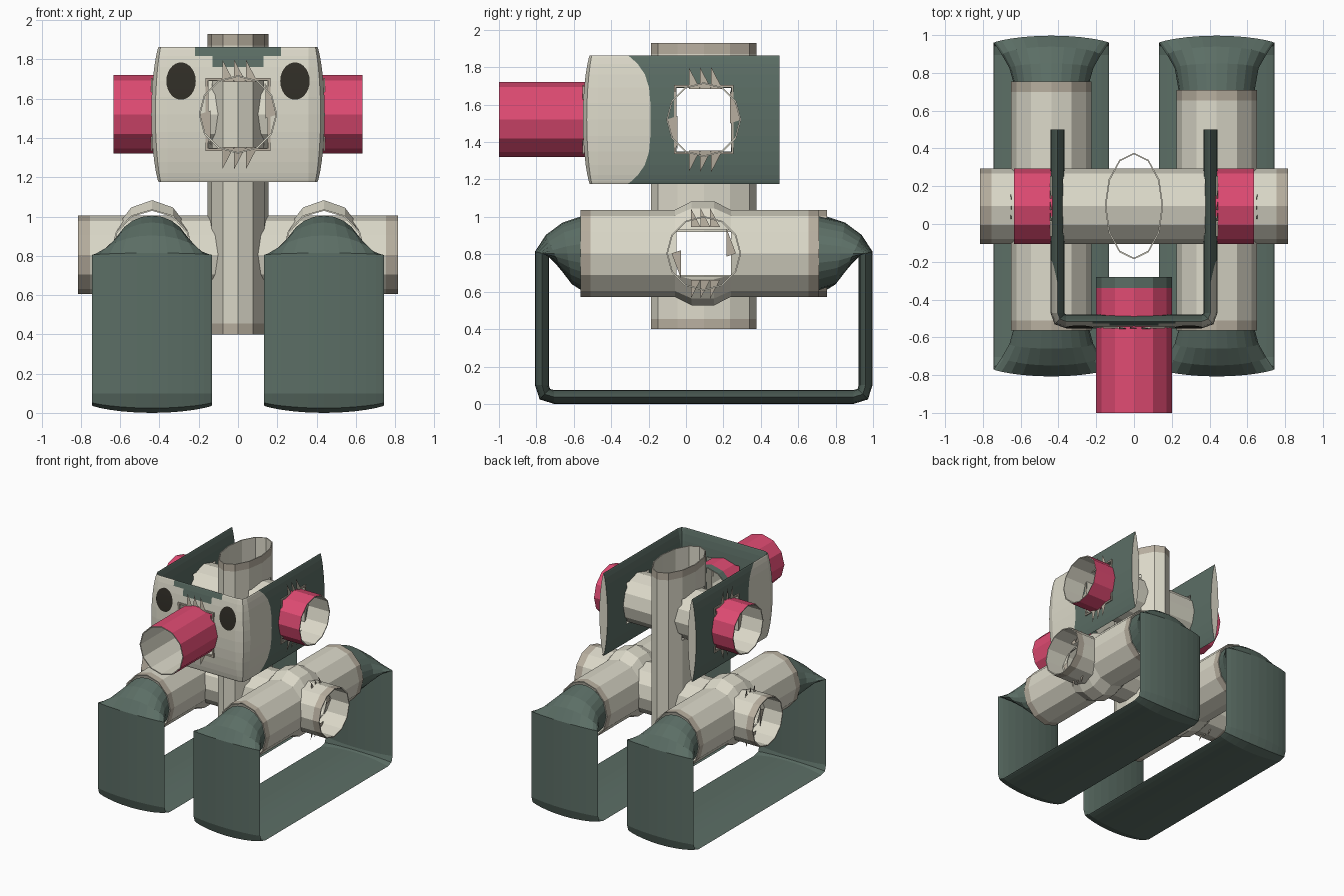
import bpy, bmesh
from math import sin, cos, pi, sqrt

cube = bpy.data.objects.get("Cube")
if cube:
    bpy.data.objects.remove(cube, do_unlink=True)


def material(name, rgb):
    m = bpy.data.materials.new(name)
    m.use_nodes = True
    m.diffuse_color = (*rgb, 1)
    m.node_tree.nodes["Principled BSDF"].inputs["Base Color"].default_value = (*rgb, 1)
    return m


BEIGE, GREEN, PINK, TAN, DARK = range(5)
PALETTE = [material("beige card", (.72, .70, .59)), material("dull green", (.105, .155, .13)),
           material("pink", (.74, .07, .17)), material("tan card", (.48, .43, .35)),
           material("eye black", (.03, .027, .02))]


def finish(name, bm, fix=True):
    if fix:
        bmesh.ops.recalc_face_normals(bm, faces=bm.faces)
    me = bpy.data.meshes.new(name)
    bm.to_mesh(me)
    bm.free()
    for m in PALETTE:
        me.materials.append(m)
    ob = bpy.data.objects.new(name, me)
    bpy.context.collection.objects.link(ob)
    return ob


def loft(name, rings, colour, cyclic=False, cap=None):
    """Skin a list of rings; colour(i, j, centre) picks the material."""
    bm = bmesh.new()
    vs = [[bm.verts.new(p) for p in r] for r in rings]
    n = len(rings[0])
    for i in range(len(rings) - (0 if cyclic else 1)):
        a, b = vs[i], vs[(i + 1) % len(vs)]
        for j in range(n):
            k = (j + 1) % n
            f = bm.faces.new((a[j], a[k], b[k], b[j]))
            f.material_index = colour(i, j, f.calc_center_median())
    if cap is not None:
        for r in (vs[0], vs[-1]):
            bm.faces.new(r).material_index = cap
    return finish(name, bm)


def tube(name, axis, centre, stations, ra, rb, mats, n=12, phase=0, wall=.008, inner=BEIGE):
    """Open thin-walled tube; stations are (position, height scale)."""
    def ring(t, s, w):
        pts = []
        for j in range(n):
            a = 2 * pi * j / n + phase
            u, v = (ra - w) * cos(a), (rb * s - w) * sin(a)
            pts.append({"X": (t, centre[0] + u, centre[1] + v),
                        "Y": (centre[0] + u, t, centre[1] + v),
                        "Z": (centre[0] + u, centre[1] + v, t)}[axis])
        return pts
    rings = [ring(t, s, 0) for t, s in stations] + [ring(t, s, wall) for t, s in reversed(stations)]
    return loft(name, rings, lambda i, j, c: mats[i] if i < len(mats) else inner, cyclic=True)


def plain(*ts):
    return [(t, 1) for t in ts]


def cut(ob, lo, hi):
    """Cut a rectangular opening through a part."""
    bm = bmesh.new()
    bmesh.ops.create_cube(bm, size=1)
    for v in bm.verts:
        v.co = [l + (c + .5) * (h - l) for c, l, h in zip(v.co, lo, hi)]
    cutter = finish("opening_cutter", bm)
    cutter.hide_render = True
    mod = ob.modifiers.new("opening", "BOOLEAN")
    mod.operation, mod.solver, mod.object = "DIFFERENCE", "EXACT", cutter
    dg = bpy.context.evaluated_depsgraph_get()
    me = bpy.data.meshes.new_from_object(ob.evaluated_get(dg))
    ob.modifiers.clear()
    ob.data = me
    bpy.data.objects.remove(cutter, do_unlink=True)


def teeth(name, place, scale=1):
    """Torn flaps around an opening; place(u, v, depth) maps to space."""
    flaps = [[(u, .165, 0), (u + .06, .165, 0), (u, .28, -.012)] for u in (-.08, -.02, .04)]
    flaps += [[(.14, .16, 0), (.2, 0, 0), (.14, -.02, 0)]]
    bm = bmesh.new()
    for flap in flaps:
        for s in (1, -1):
            tip = [place(s * u * scale if abs(v) < .161 else u * scale, s * v * scale, d)
                   for u, v, d in flap]
            bm.faces.new([bm.verts.new(p) for p in tip]).material_index = TAN
    return finish(name, bm, fix=False)


MID, ARM, HEAD = .095, .805, 1.52      # body y, lower arm z, head z
SIDES = (("left", 1), ("right", -1))

# Upright body tube
body = tube("body_tube", "Z", (0, MID), plain(.4, .455, 1.87, 1.93), .155, .282, (TAN, BEIGE, TAN))
cut(body, (-1, MID - .145, .69), (1, MID + .145, .92))
cut(body, (-1, MID - .145, HEAD - .17), (1, MID + .145, HEAD + .17))

# Cross tubes and nose
tube("lower_arm_tube", "X", (MID, ARM), plain(-.815, -.755, .755, .815), .2, .2, (TAN, BEIGE, TAN))
tube("head_arm_tube", "X", (MID, HEAD), plain(-.635, -.41, .41, .635), .2, .2, (PINK, BEIGE, PINK))
tube("nose_tube", "Y", (0, HEAD), plain(-1, -.34, -.28), .2, .2, (PINK, GREEN))

# Flattened tube bent into a U for the head
N, HT, HZ = 24, .037, .343


def bow(s):
    return (1 if s > 0 else -1) * abs(s) ** 1.6


half = [(.405, .5, 1, 0), (.405, -.19, 1, 0), (.405, -.47, 1, 0), (.393, -.503, .75, -.75),
        (.36, -.515, 0, -1), (.22, -.515, 0, -1), (.13, -.515, 0, -1)]
path = half + [(-x, y, -nx, ny) for x, y, nx, ny in reversed(half)]
rings = []
for i, (x, y, nx, ny) in enumerate(path):
    ring = []
    for j in range(N):
        a = 2 * pi * j / N
        h = HT * bow(sin(a))
        shift = .12 * cos(a) ** 4 if i in (1, len(path) - 2) else 0
        ring.append((x + nx * h, y + ny * h - shift, HEAD + HZ * cos(a)))
    rings.append(ring)


def head_colour(i, j, c):
    if j >= N // 2 or i in (0, len(path) - 2):
        return GREEN
    patch = (c.z > 1.78 and abs(c.x) < .1) or (c.z > 1.82 and abs(c.x) < .2)
    return GREEN if patch else BEIGE


head = loft("head_panel", rings, head_colour, cap=BEIGE)
cut(head, (-1, MID - .145, HEAD - .17), (1, MID + .145, HEAD + .17))
cut(head, (-.15, -1, HEAD - .17), (.15, -.3, HEAD + .17))

# Frames and torn flaps around the head openings
R2 = sqrt(2)
tube("nose_frame", "Y", (0, HEAD), plain(-.554, -.545), .165 * R2, .185 * R2, (TAN,), 4, pi / 4,
     .018, TAN)
teeth("nose_flaps", lambda u, v, d: (u, -.557 - d, HEAD + v))
for side, s in SIDES:
    tube(side + "_head_frame", "X", (MID, HEAD), plain(s * .435, s * .444), .16 * R2, .185 * R2,
         (TAN,), 4, pi / 4, .018, TAN)
    teeth(side + "_head_flaps", lambda u, v, d: (s * (.447 + d), MID + u, HEAD + v))
    teeth(side + "_arm_flaps", lambda u, v, d: (s * (.658 + d), MID + u, ARM + v), .86)

# Eyes follow the bowed face
for side, s in SIDES:
    bm = bmesh.new()
    rows = []
    for i in range(13):
        a = .12 + (pi - .24) * i / 12
        z, w = .17 + .095 * cos(a), .075 * sin(a)
        y = -.519 - HT * bow(sqrt(1 - (z / HZ) ** 2))
        rows.append([bm.verts.new((s * .29 + e * w, y, HEAD + z)) for e in (-1, 1)])
    for p, q in zip(rows, rows[1:]):
        bm.faces.new((p[0], q[0], q[1], p[1])).material_index = DARK
    finish(side + "_eye", bm, fix=False)

# Track tubes, each with a flattened tube looped underneath
for side, s in SIDES:
    cx = s * .4375
    back = .71 if s > 0 else .755
    stations = [(-.565, 1), (-.51, 1), (-.06, 1), (.03, 1.2), (.15, 1.2), (.24, 1),
                (back - .055, 1), (back, 1)]
    t = tube(side + "_track_tube", "Y", (cx, ARM), stations, .213, .232,
             (TAN,) + (BEIGE,) * 5 + (TAN,))
    cut(t, (cx - .5, MID - .145, .68), (cx + .5, MID + .145, .93))

    def track_half(start):
        # distance from middle, z, outward direction, half width, half thickness, bow
        return [(start, ARM, 0, 1, .2, .2, 1), (.73, ARM, .15, 1, .222, .165, 1.1),
                (.80, ARM, .4, .9, .262, .11, 1.3), (.865, ARM, .95, .25, .305, .039, 1.6),
                (.865, .1, 1, 0, .305, HT, 1.6), (.85, .052, .75, -.75, .305, HT, 1.6),
                (.80, HT, 0, -1, .305, HT, 1.6)]
    front = [(MID - d, z, -nd, nz, *r) for d, z, nd, nz, *r in track_half(.65)]
    rear = [(MID + d, z, nd, nz, *r) for d, z, nd, nz, *r in track_half(back - MID - .01)]
    rings = []
    for y, z, ny, nz, hw, ht, e in front + rear[::-1]:
        ring = []
        for j in range(N):
            a = 2 * pi * j / N
            h = ht * abs(sin(a)) ** e * (1 if j <= N // 2 else -1)
            ring.append((cx + hw * cos(a), y + ny * h, z + nz * h))
        rings.append(ring)
    loft(side + "_track_loop", rings, lambda i, j, c: GREEN, cap=GREEN)
